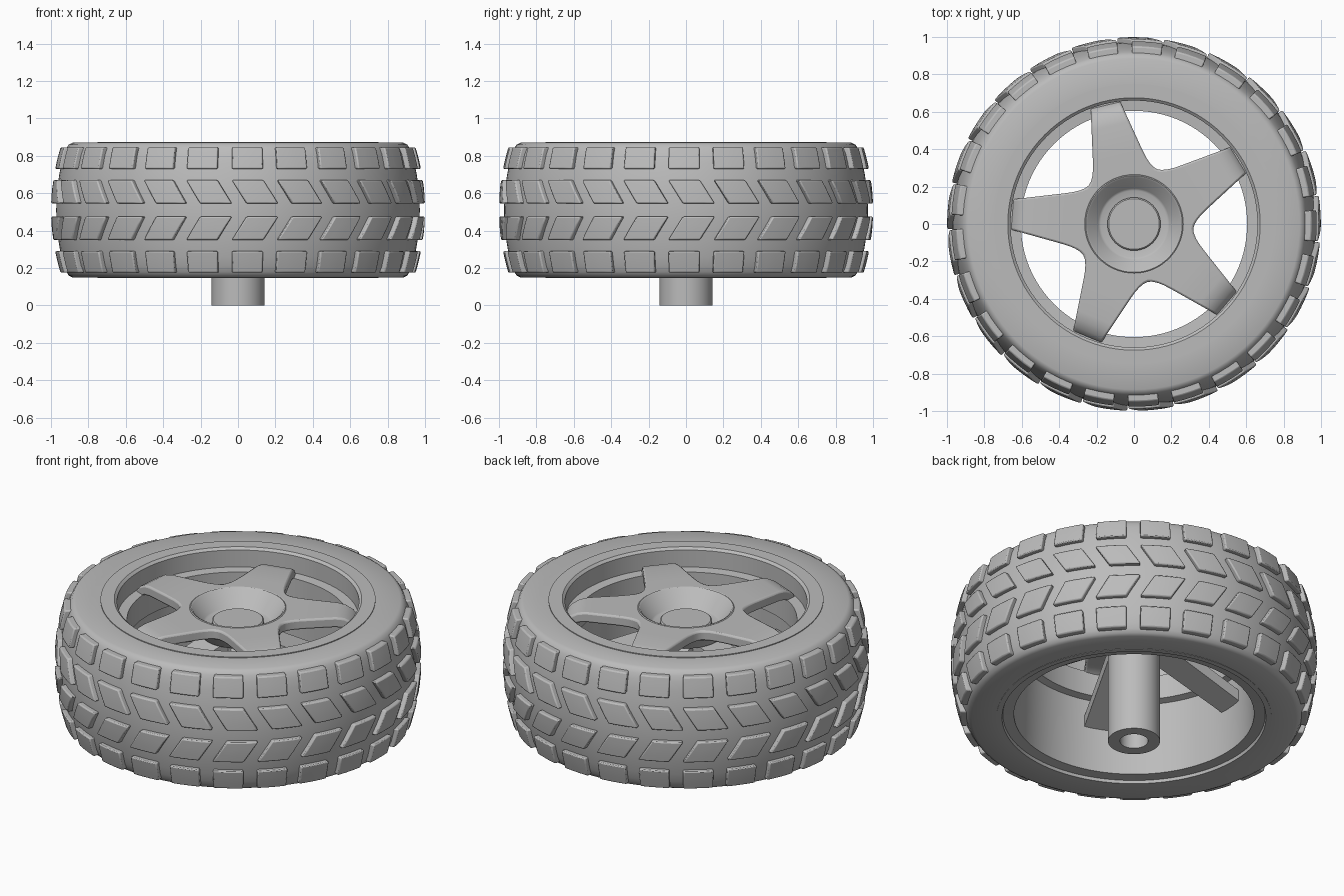
import bpy, bmesh, math
from mathutils import Vector, Matrix

cube = bpy.data.objects.get("Cube")
if cube:
    bpy.data.objects.remove(cube, do_unlink=True)

grey = bpy.data.materials.new("plain_grey")
grey.use_nodes = True
COLOUR = (0.5, 0.5, 0.5, 1)
grey.diffuse_color = COLOUR
grey.node_tree.nodes["Principled BSDF"].inputs["Base Color"].default_value = COLOUR

MID = 0.51      # height of the tyre's centre plane
SPOKES = 5
BLOCKS = 25


def finish(name, bm, bevel=0):
    bmesh.ops.recalc_face_normals(bm, faces=bm.faces)
    mesh = bpy.data.meshes.new(name)
    bm.to_mesh(mesh)
    bm.free()
    mesh.materials.append(grey)
    obj = bpy.data.objects.new(name, mesh)
    bpy.context.collection.objects.link(obj)
    if bevel:
        mod = obj.modifiers.new("bevel", "BEVEL")
        mod.width, mod.segments = bevel, 2
        mod.limit_method, mod.angle_limit = "ANGLE", math.radians(50)
    bpy.ops.object.select_all(action="DESELECT")
    obj.select_set(True)
    bpy.context.view_layer.objects.active = obj
    bpy.ops.object.shade_smooth_by_angle(angle=math.radians(32))


def lathe(name, profile, steps=96):
    """Spin a closed (radius, height) outline around z."""
    bm = bmesh.new()
    verts = [bm.verts.new((r, 0, z)) for r, z in profile]
    edges = [bm.edges.new((verts[i - 1], verts[i])) for i in range(len(verts))]
    bmesh.ops.spin(bm, geom=verts + edges, cent=(0, 0, 0), axis=(0, 0, 1),
                   angle=math.tau, steps=steps)
    bmesh.ops.remove_doubles(bm, verts=bm.verts, dist=1e-4)
    finish(name, bm)


def tyre_radius(z):
    return 0.972 - 0.45 * (z - MID) ** 2


# Tyre carcass with a crowned tread face and rounded shoulders
crown = [(tyre_radius(MID + d / 20), MID + d / 20) for d in range(-6, 7)]
lathe("tyre", [(0.74, 0.15), (0.885, 0.15), (0.905, 0.16), (0.918, 0.18)] + crown
      + [(0.918, 0.84), (0.905, 0.86), (0.885, 0.87), (0.74, 0.87)])

# Rim barrel with outer lip, ledge for the spokes and open back
lathe("rim", [(0.75, 0.148), (0.75, 0.875), (0.675, 0.875), (0.66, 0.862),
              (0.66, 0.76), (0.605, 0.755), (0.605, 0.61), (0.645, 0.6),
              (0.655, 0.17), (0.715, 0.165), (0.72, 0.148)])

# Unit block, subdivided so that it can wrap around the tyre
unit = bmesh.new()
bmesh.ops.create_cube(unit, size=2)
bmesh.ops.subdivide_edges(unit, edges=unit.edges[:], cuts=2, use_grid_fill=True)
unit.verts.index_update()
block_points = [v.co.copy() for v in unit.verts]
block_faces = [[v.index for v in f.verts] for f in unit.faces]
unit.free()


def tread_row(name, low, high, shear, shift):
    """Ring of raised blocks wrapped onto the tyre; shear leans them."""
    bm = bmesh.new()
    for i in range(BLOCKS):
        verts = []
        for u, w, t in block_points:
            z = (low + high) / 2 + t * (high - low) / 2
            a = math.radians(3) + math.tau * i / BLOCKS + 0.086 * u + shift + shear * t
            r = tyre_radius(z) + 0.004 + 0.024 * w
            verts.append(bm.verts.new((r * math.sin(a), -r * math.cos(a), z)))
        for face in block_faces:
            bm.faces.new([verts[k] for k in face])
    finish(name, bm, 0.007)


tread_row("upper_shoulder_blocks", 0.73, 0.845, 0, 0)
tread_row("upper_centre_blocks", 0.545, 0.67, -0.04, 0.04)
tread_row("lower_centre_blocks", 0.35, 0.475, 0.04, 0.04)
tread_row("lower_shoulder_blocks", 0.175, 0.29, 0, 0)

# Star of five spokes: ring around the hub, filleted valleys, tips bent down
TOP = 0.825
COLUMNS = (-1, -0.5, 0, 0.5, 1)
STATIONS = [(0.38, 0), (0.54, 0), (0.585, 0.008), (0.625, 0.03), (0.648, 0.055), (0.66, 0.085)]
start, control, end = Vector((0.38, 0.135)), Vector((0.285, 0.152)), Vector((0.257, 0.187))
half = [start.lerp(control, t / 4).lerp(control.lerp(end, t / 4), t / 4) for t in range(1, 5)]
turn = Matrix.Rotation(math.tau / SPOKES, 2)
mirrored = [turn @ Vector((p.x, -p.y)) for p in reversed(half[:-1])]

bm = bmesh.new()
outline, inner = [], []
for i in range(SPOKES):
    rot = Matrix.Rotation(math.radians(31.5) + math.tau * i / SPOKES, 3, "Z")
    rows = []
    for r, drop in STATIONS:
        width = 0.135 - 0.055 * (r - 0.38) / 0.28
        rows.append([bm.verts.new(rot @ Vector((r, width * c, TOP - drop))) for c in COLUMNS])
    for a, b in zip(rows, rows[1:]):
        for k in range(len(COLUMNS) - 1):
            bm.faces.new((a[k], b[k], b[k + 1], a[k + 1]))
    outline += rows[0]
    outline += [bm.verts.new(rot @ Vector((p.x, p.y, TOP))) for p in half + mirrored]
for v in outline:
    flat = Vector((v.co.x, v.co.y, 0)).normalized() * 0.258
    inner.append(bm.verts.new((flat.x, flat.y, TOP)))
for i in range(len(outline)):
    bm.faces.new((inner[i - 1], outline[i - 1], outline[i], inner[i]))
skin = bmesh.ops.extrude_face_region(bm, geom=bm.faces[:])["geom"]
bmesh.ops.translate(bm, vec=(0, 0, -0.06),
                    verts=[g for g in skin if isinstance(g, bmesh.types.BMVert)])
finish("spoke_star", bm, 0.01)

# Sloping braces under the spokes, from the axle to the barrel
bm = bmesh.new()
for i in range(SPOKES):
    rot = Matrix.Rotation(math.radians(31.5) + math.tau * i / SPOKES, 4, "Z")
    for v in bmesh.ops.create_cube(bm, size=2)["verts"]:
        u, w, t = v.co
        outer = u > 0
        v.co = rot @ Vector((0.648 if outer else 0.1, w * (0.08 if outer else 0.09),
                             (0.465 if outer else 0.66) + 0.033 * t))
finish("spoke_braces", bm)

# Dished hub centre
lathe("hub_dish", [(0.265, 0.77), (0.265, 0.822), (0.258, 0.827), (0.248, 0.822),
                   (0.19, 0.735), (0.178, 0.728), (0.1, 0.728), (0.1, 0.67), (0.2, 0.67)])

# Axle post with a blind bore and a flat key inside it
lathe("axle_post", [(0, 0.755), (0.135, 0.755), (0.142, 0.748), (0.142, 0),
                    (0.077, 0), (0.077, 0.35), (0, 0.35)], 64)
bm = bmesh.new()
bmesh.ops.create_cube(bm, size=1, matrix=Matrix.Translation((0, 0.065, 0.19))
                      @ Matrix.Diagonal((0.1, 0.03, 0.34, 1)))
finish("bore_key", bm)
